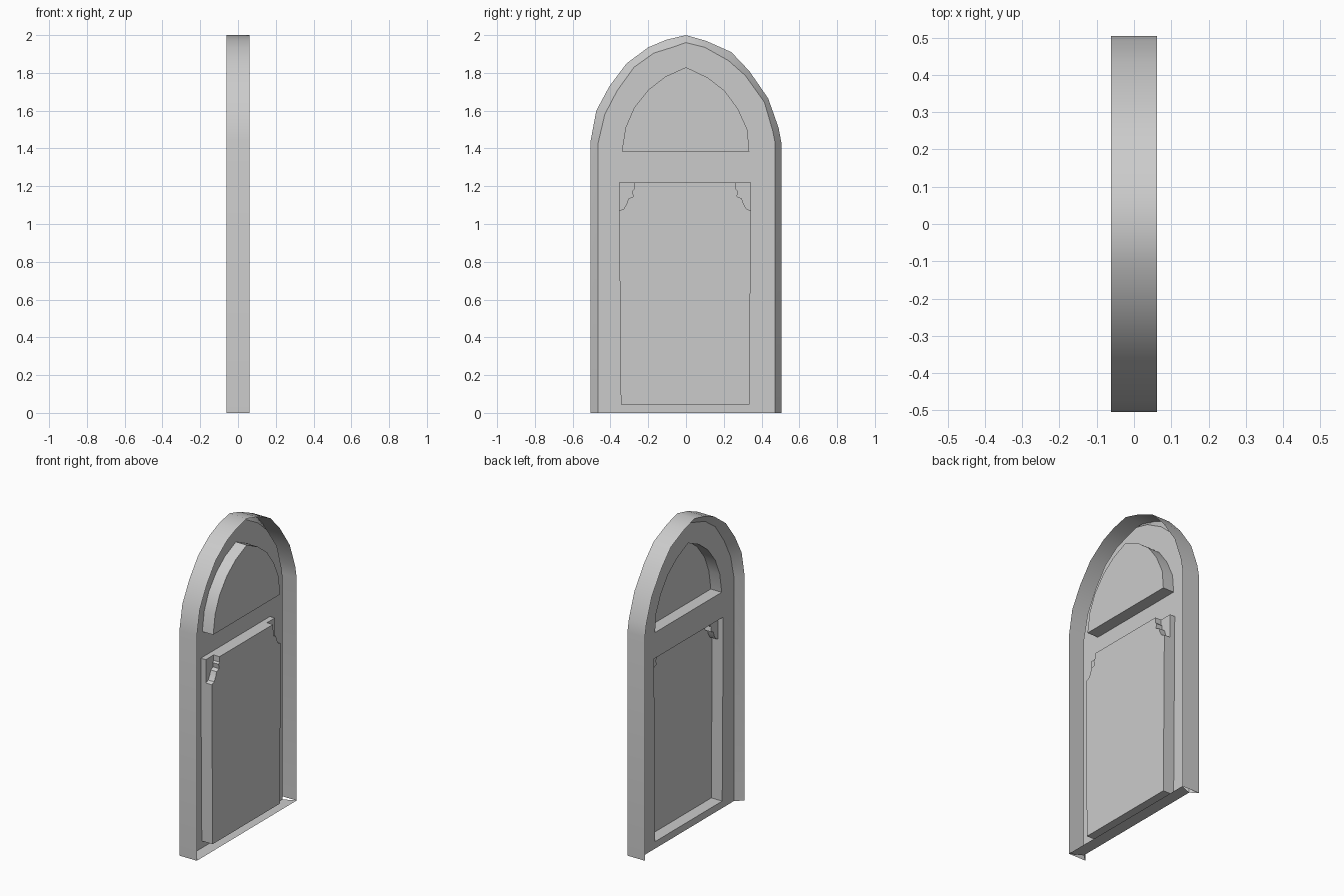
import bpy, bmesh

cube = bpy.data.objects.get("Cube")
if cube:
    bpy.data.objects.remove(cube, do_unlink=True)

grey = bpy.data.materials.new("plain_grey")
grey.use_nodes = True
colour = (0.6, 0.6, 0.6, 1)
grey.diffuse_color = colour
grey.node_tree.nodes["Principled BSDF"].inputs["Base Color"].default_value = colour

# Depth levels: rim back, board, bracket ledge, raised front
BACK, BOARD, LEDGE, FRONT = -0.062, -0.015, 0.02, 0.062


def make_part(name, fills=(), strips=()):
    """fills: (depth, outlines), flat sheets with holes; strips: (path a, depth a, path b, depth b, closed)."""
    bm = bmesh.new()
    for x, outlines in fills:
        edges = []
        for pts in outlines:
            vs = [bm.verts.new((x, y, z)) for y, z in pts]
            edges += [bm.edges.new((v, vs[i - 1])) for i, v in enumerate(vs)]
        bmesh.ops.triangle_fill(bm, edges=edges, use_beauty=True, normal=(1, 0, 0))
        flat = [f for f in bm.faces if all(abs(v.co.x - x) < 1e-6 for v in f.verts)]
        bmesh.ops.dissolve_limit(bm, angle_limit=0.01, verts=[],
                                 edges=list({e for f in flat for e in f.edges}))
    for pa, xa, pb, xb, closed in strips:
        a = [bm.verts.new((xa, y, z)) for y, z in pa]
        b = [bm.verts.new((xb, y, z)) for y, z in pb]
        for i in range(len(a) if closed else len(a) - 1):
            j = (i + 1) % len(a)
            bm.faces.new((a[i], a[j], b[j], b[i]))
    bmesh.ops.remove_doubles(bm, verts=bm.verts, dist=0.0005)
    mesh = bpy.data.meshes.new(name)
    bm.to_mesh(mesh)
    bm.free()
    mesh.materials.append(grey)
    ob = bpy.data.objects.new(name, mesh)
    bpy.context.collection.objects.link(ob)
    bpy.ops.object.select_all(action="DESELECT")
    ob.select_set(True)
    bpy.context.view_layer.objects.active = ob
    bpy.ops.object.shade_smooth_by_angle(angle=0.52)
    return ob


# Pointed arch outlines (y, z), slightly uneven from side to side
outer = [(-.505, 0), (-.505, 1.44), (-.475, 1.6), (-.405, 1.73), (-.315, 1.85), (-.2, 1.935),
         (-.105, 1.975), (0, 2), (.105, 1.97), (.24, 1.91), (.335, 1.81), (.435, 1.665),
         (.49, 1.51), (.505, 1.43), (.505, 0)]
inner = [(-.465, 0), (-.465, 1.43), (-.43, 1.58), (-.365, 1.705), (-.275, 1.83), (-.17, 1.905),
         (-.09, 1.93), (0, 1.96), (.1, 1.935), (.225, 1.865), (.315, 1.785), (.415, 1.645),
         (.46, 1.49), (.472, 1.43), (.472, 0)]
lunette = [(-.34, 1.385), (-.32, 1.51), (-.275, 1.615), (-.2, 1.71), (-.11, 1.78), (0, 1.83),
           (.115, 1.775), (.205, 1.705), (.275, 1.61), (.325, 1.5), (.335, 1.385)]

# Lower panel: rectangle, then the same shape with scrolled corner brackets
rect = [(-.345, .045), (-.355, 1.22), (.345, 1.22), (.335, .045)]
bracket = [(-.354, 1.07), (-.33, 1.08), (-.315, 1.105), (-.305, 1.135), (-.28, 1.145),
           (-.285, 1.175), (-.275, 1.185), (-.275, 1.22)]


def flip(pts):
    return [(-.01 - y, z) for y, z in reversed(pts)]


bracketed = [rect[0]] + bracket + flip(bracket) + [rect[3]]
left_corner = bracket + [rect[1]]
right_corner = flip(left_corner)

# Outer band and the sloping back rim
make_part("rim_band", strips=[(outer, BACK, outer, FRONT, False)])
make_part("sloped_back_rim", strips=[(outer, BACK, inner, BOARD, False)])

# Threshold floor in front of the board
make_part("threshold", strips=[([outer[0], outer[-1]], FRONT, [inner[0], inner[-1]], BOARD, False)])

# Board with openings for the pressed panels
make_part("board", fills=[(BOARD, [inner, lunette, rect])])

# Upper arched panel
make_part("arched_panel", fills=[(FRONT, [lunette])],
          strips=[(lunette, BOARD, lunette, FRONT, True)])

# Lower panel with its stepped corner brackets
make_part("lower_panel", fills=[(FRONT, [bracketed])],
          strips=[(rect, BOARD, rect, LEDGE, True),
                  (bracketed, LEDGE, bracketed, FRONT, True)])
for side, corner in (("left", left_corner), ("right", right_corner)):
    make_part("bracket_ledge_" + side, fills=[(LEDGE, [corner])])
